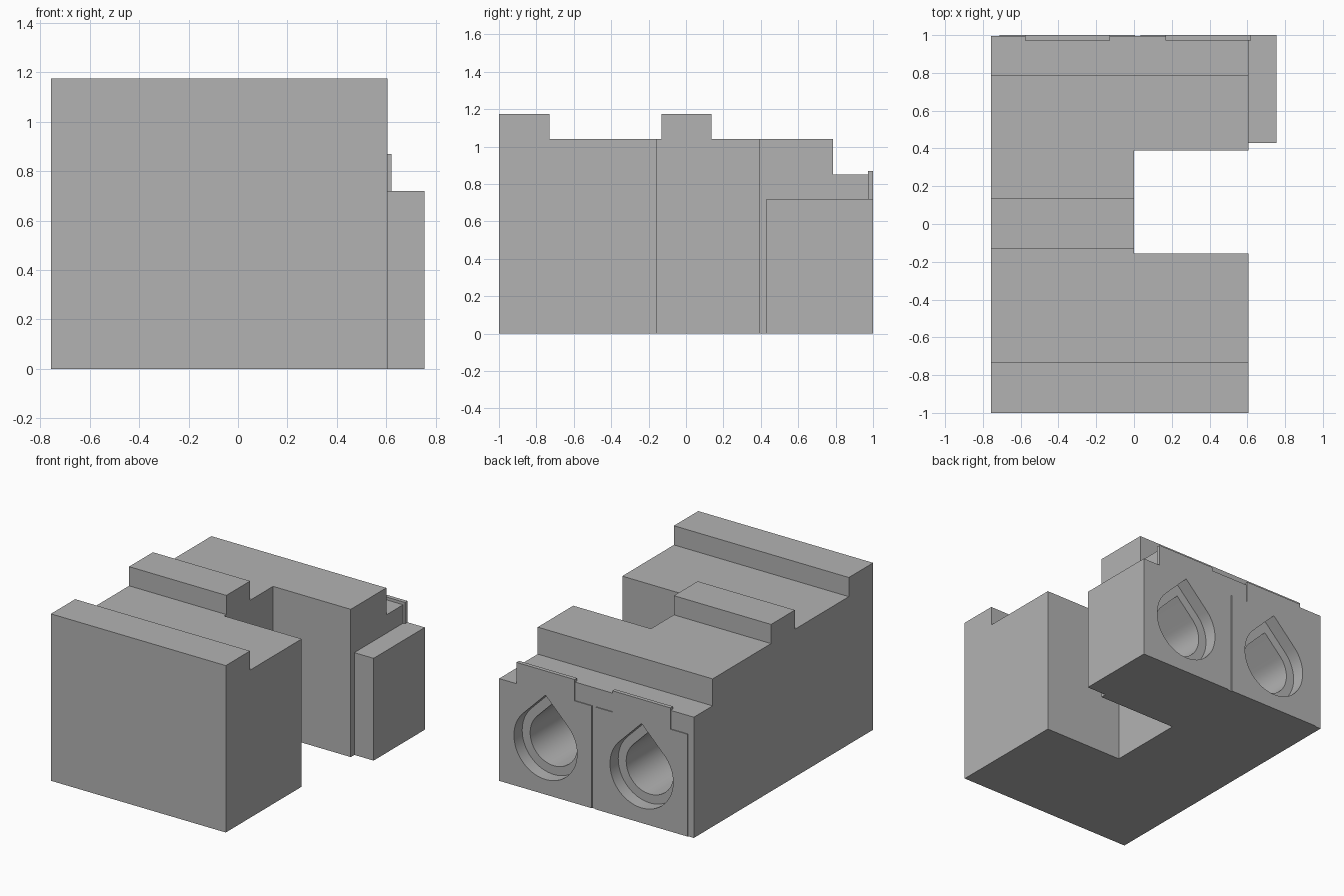
import bpy, bmesh, math

if "Cube" in bpy.data.objects:
    bpy.data.objects.remove(bpy.data.objects["Cube"])

grey = bpy.data.materials.new("plain grey")
grey.use_nodes = True
colour = (0.45, 0.45, 0.45, 1)
grey.diffuse_color = colour
grey.node_tree.nodes["Principled BSDF"].inputs["Base Color"].default_value = colour


def prism(name, outline, direction):
    """Extrude a planar outline of 3D points along a direction."""
    bm = bmesh.new()
    face = bm.faces.new([bm.verts.new(p) for p in outline])
    swept = bmesh.ops.extrude_face_region(bm, geom=[face])["geom"]
    bmesh.ops.translate(bm, vec=direction,
                        verts=[v for v in swept if isinstance(v, bmesh.types.BMVert)])
    bmesh.ops.recalc_face_normals(bm, faces=bm.faces)
    mesh = bpy.data.meshes.new(name)
    bm.to_mesh(mesh)
    bm.free()
    mesh.materials.append(grey)
    obj = bpy.data.objects.new(name, mesh)
    bpy.context.collection.objects.link(obj)
    return obj


def box(name, x0, x1, y0, y1, z0, z1):
    base = [(x0, y0, z0), (x1, y0, z0), (x1, y1, z0), (x0, y1, z0)]
    return prism(name, base, (0, 0, z1 - z0))


def teardrop(name, x, z, radius, y0, y1):
    """Round bore with a 45 degree pointed roof."""
    steps = 48
    outline = []
    for i in range(steps + 1):
        a = math.radians(135 + 270 * i / steps)
        outline.append((x + radius * math.cos(a), y0, z + radius * math.sin(a)))
    outline.append((x, y0, z + radius * math.sqrt(2)))
    return prism(name, outline, (0, y1 - y0, 0))


def combine(target, other, operation):
    mod = target.modifiers.new(other.name, 'BOOLEAN')
    mod.operation = operation
    mod.solver = 'EXACT'
    mod.object = other
    bpy.context.view_layer.objects.active = target
    bpy.ops.object.modifier_apply(modifier=mod.name)
    bpy.data.objects.remove(other)


# Main block from its stepped side profile
back = 0.994
left_edge, right_edge = 0.605, -0.757
low, high, ledge = 1.04, 1.175, 0.85
profile = [(-1, 0), (back, 0), (back, ledge), (0.785, ledge), (0.785, low),
           (0.135, low), (0.135, high), (-0.13, high), (-0.13, low),
           (-0.73, low), (-0.73, high), (-1, high)]
body = prism("housing", [(right_edge, y, z) for y, z in profile],
             (left_edge - right_edge, 0, 0))

# Side notch
combine(body, box("notch", 0, 1, -0.155, 0.39, -1, 2), 'DIFFERENCE')

# Side block, then the two back plates with their raised tabs
plate_top = 0.72
combine(body, box("side_block", 0.5, 0.755, 0.43, back, 0, plate_top), 'UNION')
for x0, x1, tab0, tab1 in ((0.034, 0.755, 0.168, 0.62), (-0.712, 0.005, -0.578, -0.126)):
    combine(body, box("plate", x0, x1, 0.9, 1, 0, plate_top), 'UNION')
    combine(body, box("tab", tab0, tab1, 0.972, 1, 0.6, 0.87), 'UNION')

# Pointed bores with a wider recess at the mouth
for x in (0.394, -0.354):
    combine(body, teardrop("recess", x, 0.352, 0.246, 0.908, 1.1), 'DIFFERENCE')
    combine(body, teardrop("bore", x, 0.352, 0.184, 0.44, 1.05), 'DIFFERENCE')

# Smooth bores, crisp edges
bpy.ops.object.select_all(action='DESELECT')
body.select_set(True)
bpy.context.view_layer.objects.active = body
bpy.ops.object.shade_smooth_by_angle(angle=math.radians(30))
